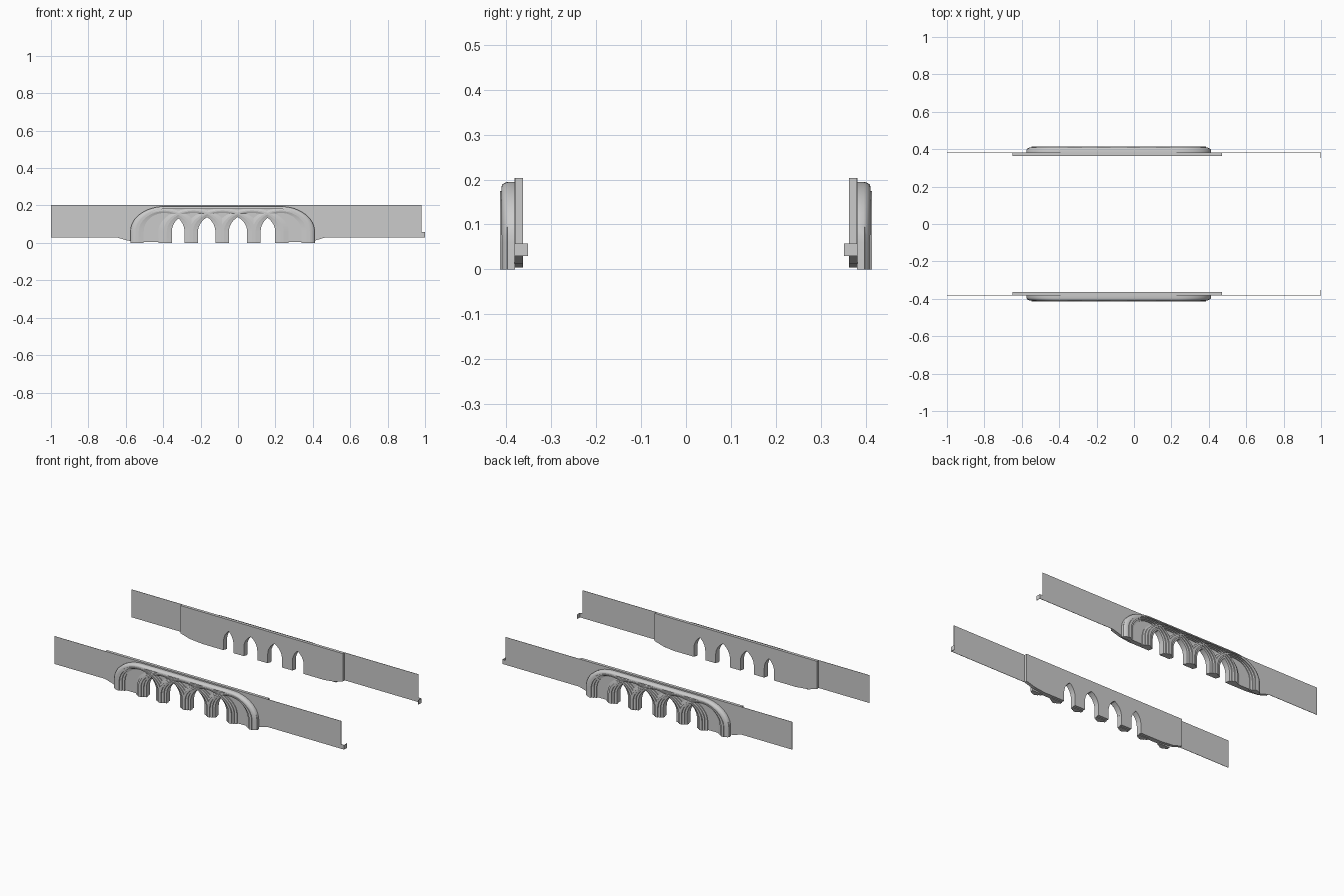
import bpy, bmesh, math

if "Cube" in bpy.data.objects:
    bpy.data.objects.remove(bpy.data.objects["Cube"])

# Layout of the arcade (modelled on the -y side, mirrored to +y)
PIERS = [-0.54, -0.39, -0.25, -0.085, 0.085, 0.235, 0.375]
SPRING = 0.06            # height where arches start to curve
HALF_W, HALF_H = 0.036, 0.012   # half thickness of a rib at foot / crown
RISE = 0.112


def finish(name, bm, smooth=False):
    bmesh.ops.recalc_face_normals(bm, faces=bm.faces)
    me = bpy.data.meshes.new(name)
    bm.to_mesh(me)
    bm.free()
    ob = bpy.data.objects.new(name, me)
    bpy.context.collection.objects.link(ob)
    mod = ob.modifiers.new("Mirror", 'MIRROR')
    mod.use_axis = (False, True, False)
    mod.use_mirror_merge = False
    if smooth:
        bpy.ops.object.select_all(action='DESELECT')
        ob.select_set(True)
        bpy.context.view_layer.objects.active = ob
        bpy.ops.object.shade_smooth_by_angle(angle=math.radians(35))
    return ob


def slab(name, outline, y0, y1):
    """Extrude an x/z outline between two depths."""
    bm = bmesh.new()
    a = [bm.verts.new((x, -y0, z)) for x, z in outline]
    b = [bm.verts.new((x, -y1, z)) for x, z in outline]
    bm.faces.new(a)
    bm.faces.new(b[::-1])
    n = len(a)
    for i in range(n):
        bm.faces.new((a[i], a[(i + 1) % n], b[(i + 1) % n], b[i]))
    return finish(name, bm)


def arch_path(x0, x1, radius, rise, t, base=0.0, steps=12):
    """Stilted elliptical arch from pier x0 to x1, flat in the middle if wide."""
    rx, rz = radius + HALF_W * t, rise + HALF_H * t
    cl, cr = x0 + radius, x1 - radius
    pts = [(cl - rx, base)]
    for c, start, end in ((cl, math.pi, math.pi / 2), (cr, math.pi / 2, 0)):
        if c is cr and abs(cr - cl) < 1e-5:
            rng = range(1, steps + 1)
        else:
            rng = range(steps + 1)
        for k in rng:
            ang = start + (end - start) * k / steps
            pts.append((c + rx * math.cos(ang), SPRING + rz * math.sin(ang)))
    pts.append((cr + rx, base))
    return pts


def moulding(name, x0, x1, radius, rise, profile):
    """Sweep a (thickness, depth) profile along an arch."""
    bm = bmesh.new()
    rows = [[bm.verts.new((x, -y, z)) for x, z in arch_path(x0, x1, radius, rise, t)]
            for t, y in profile]
    for r, s in zip(rows, rows[1:] + rows[:1]):
        for i in range(len(r) - 1):
            bm.faces.new((r[i], r[i + 1], s[i + 1], s[i]))
    bm.faces.new([r[0] for r in rows])
    bm.faces.new([r[-1] for r in rows][::-1])
    return finish(name, bm, True)


def soffit(i, x):
    """Underside height of the arch from pier i to pier i + 2."""
    c = (PIERS[i] + PIERS[i + 2]) / 2
    r = (PIERS[i + 2] - PIERS[i]) / 2 - HALF_W
    return SPRING + (RISE - HALF_H) * math.sqrt(max(0, 1 - ((x - c) / r) ** 2))


def bottom_with_openings(base):
    """Lower edge, left to right, with the four pointed openings."""
    pts = []
    for i in range(1, 5):
        xa, xb = PIERS[i] + HALF_W, PIERS[i + 1] - HALF_W
        pts.append((xa, base))
        for k in range(21):
            x = xa + (xb - xa) * (1 - math.cos(math.pi * k / 20)) / 2
            pts.append((x, min(soffit(i, x), soffit(i - 1, x))))
        pts.append((xb, base))
    return pts


openings = bottom_with_openings(0.004)
lower = [(-0.65, 0.03), (-0.59, 0.012), (-0.5, 0.004)] + openings + \
        [(0.34, 0.004), (0.41, 0.012), (0.47, 0.03)]

# Long thin wall with end tab, and the thicker inner panel
slab("side_wall", [(-1, 0.203), (-1, 0.03)] + lower +
     [(1, 0.03), (1, 0.058), (0.98, 0.058), (0.98, 0.203)], 0.380, 0.382)
slab("inner_panel", [(-0.65, 0.203)] + lower + [(0.47, 0.203)], 0.363, 0.380)
slab("end_tab", [(0.998, 0.03), (1, 0.03), (1, 0.058), (0.998, 0.058)], 0.352, 0.381)

# Raised backing behind the ribs
END_R = 0.148
crown = arch_path(PIERS[0], PIERS[-1], END_R, 0.123, 0, 0.004)
slab("arcade_backing", crown[::-1] + openings, 0.381, 0.393)

# Rounded hood running round the whole arcade
moulding("arcade_hood", PIERS[0], PIERS[-1], END_R, 0.123,
         [(1, 0.381), (1, 0.396), (0.85, 0.403), (0.5, 0.409), (0.1, 0.411),
          (-0.2, 0.411), (-0.2, 0.39), (-0.2, 0.381)])

# Interlaced stepped arch ribs
half = [(1, 0.381), (1, 0.398), (0.62, 0.400), (0.62, 0.406), (0.25, 0.408), (0.25, 0.414)]
rib = half + [(-t, y) for t, y in reversed(half)]
for i in range(5):
    a, b = PIERS[i], PIERS[i + 2]
    moulding("arch_rib_%d" % (i + 1), a, b, (b - a) / 2, RISE, rib)
